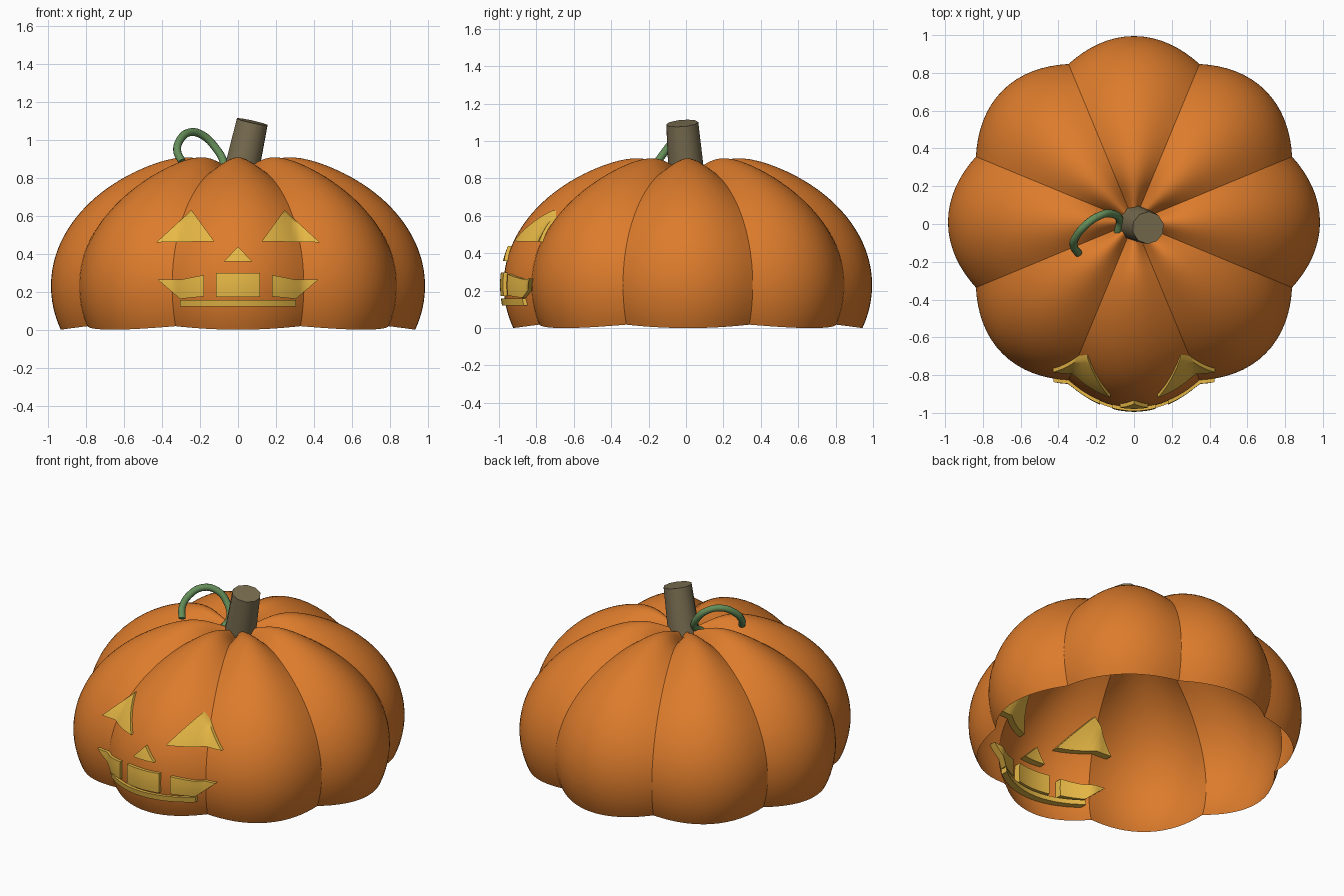
import bpy, bmesh, math
from mathutils import Vector
from mathutils.bvhtree import BVHTree

if "Cube" in bpy.data.objects:
    bpy.data.objects.remove(bpy.data.objects["Cube"])


def material(name, rgb):
    m = bpy.data.materials.new(name)
    m.diffuse_color = (*rgb, 1)
    m.use_nodes = True
    m.node_tree.nodes["Principled BSDF"].inputs["Base Color"].default_value = m.diffuse_color
    return m


ORANGE = material("orange_skin", (0.72, 0.2, 0.025))
YELLOW = material("yellow_glow", (0.8, 0.48, 0.06))
BROWN = material("stem_brown", (0.2, 0.16, 0.085))
GREEN = material("vine_green", (0.13, 0.27, 0.1))


def finish(bm, name, mat, angle=30):
    mesh = bpy.data.meshes.new(name)
    bm.to_mesh(mesh)
    bm.free()
    ob = bpy.data.objects.new(name, mesh)
    bpy.context.collection.objects.link(ob)
    mesh.materials.append(mat)
    bpy.ops.object.select_all(action='DESELECT')
    ob.select_set(True)
    bpy.context.view_layer.objects.active = ob
    bpy.ops.object.shade_smooth_by_angle(angle=math.radians(angle))
    return ob


# Pumpkin shell: squashed sphere with eight lobes, a dimple, open underneath
SEG, RINGS, RADIUS, HEIGHT, MID = 128, 44, 0.985, 0.72, 0.23
LOW = -math.asin(MID / HEIGHT)
CENTRE_Y = 0.01


def skin(theta, phi):
    flat = math.cos(phi)
    s = 1 - 0.08 * (1 - abs(math.cos(4 * theta))) * min(1, flat / 0.15)
    r = s * RADIUS * flat
    z = MID + s * HEIGHT * math.sin(phi) 
    if phi > 0:
        z -= 0.11 * math.exp(-(r / 0.19) ** 2)
    return Vector((r * math.cos(theta), r * math.sin(theta) + CENTRE_Y, z))


bm = bmesh.new()
rings = []
for i in range(RINGS):
    phi = LOW + (math.pi / 2 - LOW) * i / RINGS
    rings.append([bm.verts.new(skin(2 * math.pi * j / SEG, phi)) for j in range(SEG)])
pole = bm.verts.new(skin(0, math.pi / 2))
for j in range(SEG):
    k = (j + 1) % SEG
    for a, b in zip(rings, rings[1:]):
        bm.faces.new((a[j], a[k], b[k], b[j]))
    bm.faces.new((rings[-1][j], rings[-1][k], pole))
tree = BVHTree.FromBMesh(bm)
finish(bm, "pumpkin_shell", ORANGE)


# Carved face pieces: flat outlines (x, z) wrapped onto the shell with thickness
def face_piece(name, outline, out=0.02, inside=0.045, step=0.025):
    bm = bmesh.new()
    bm.faces.new([bm.verts.new((x, 0, z)) for x, z in outline])
    for axis in (0, 2):
        vals = [v.co[axis] for v in bm.verts]
        lo, hi = min(vals), max(vals)
        n = max(1, round((hi - lo) / step))
        normal = Vector((0, 0, 0))
        normal[axis] = 1
        for i in range(1, n):
            bmesh.ops.bisect_plane(bm, geom=bm.verts[:] + bm.edges[:] + bm.faces[:],
                                   plane_co=normal * (lo + (hi - lo) * i / n),
                                   plane_no=normal, dist=1e-5)
    front = set(bm.verts)
    bmesh.ops.extrude_face_region(bm, geom=bm.faces[:], use_keep_orig=True)
    for v in bm.verts:
        hit = tree.ray_cast(Vector((v.co.x, -3, v.co.z)), Vector((0, 1, 0)))[0]
        v.co.y = hit.y + (-out if v in front else inside)
    bmesh.ops.recalc_face_normals(bm, faces=bm.faces[:])
    return finish(bm, name, YELLOW, 40)


EYE = [(0.125, 0.465), (0.43, 0.46), (0.245, 0.63)]
MOUTH_SIDE = [(0.18, 0.175), (0.305, 0.162), (0.425, 0.265), (0.305, 0.263), (0.18, 0.288)]
for side, sx in (("left", -1), ("right", 1)):
    face_piece(side + "_eye", [(sx * x, z) for x, z in EYE])
    face_piece(side + "_mouth_panel", [(sx * x, z) for x, z in MOUTH_SIDE])
face_piece("nose", [(-0.075, 0.358), (0.075, 0.358), (0, 0.438)])
face_piece("middle_mouth_panel", [(-0.115, 0.172), (0.115, 0.172), (0.115, 0.298), (-0.115, 0.298)])
face_piece("mouth_bar", [(-0.305, 0.122), (0.305, 0.122), (0.305, 0.157), (-0.305, 0.157)])

# Stem: tilted ten-sided tapered cylinder
base, top = Vector((0.008, 0.005, 0.79)), Vector((0.075, -0.02, 1.095))
axis = top - base
bm = bmesh.new()
bmesh.ops.create_cone(bm, cap_ends=True, segments=10, radius1=0.097, radius2=0.086, depth=axis.length)
bm.transform(axis.to_track_quat('Z', 'Y').to_matrix().to_4x4())
bmesh.ops.translate(bm, verts=bm.verts[:], vec=(base + top) / 2)
finish(bm, "stem", BROWN, 40)

# Vine tendril: round tube along a smooth path
path = [(-0.085, -0.045, 0.83), (-0.075, 0.02, 0.88), (-0.12, 0.055, 0.96), (-0.18, 0.045, 1.02),
        (-0.25, 0.0, 1.04), (-0.305, -0.065, 1.0), (-0.32, -0.115, 0.94), (-0.295, -0.155, 0.885)]
curve = bpy.data.curves.new("vine_tendril", 'CURVE')
curve.dimensions = '3D'
curve.bevel_depth = 0.021
curve.bevel_resolution = 3
curve.use_fill_caps = True
spline = curve.splines.new('BEZIER')
spline.bezier_points.add(len(path) - 1)
spline.resolution_u = 6
for p, co in zip(spline.bezier_points, path):
    p.co = co
    p.handle_left_type = p.handle_right_type = 'AUTO'
curve.materials.append(GREEN)
bpy.context.collection.objects.link(bpy.data.objects.new("vine_tendril", curve))
